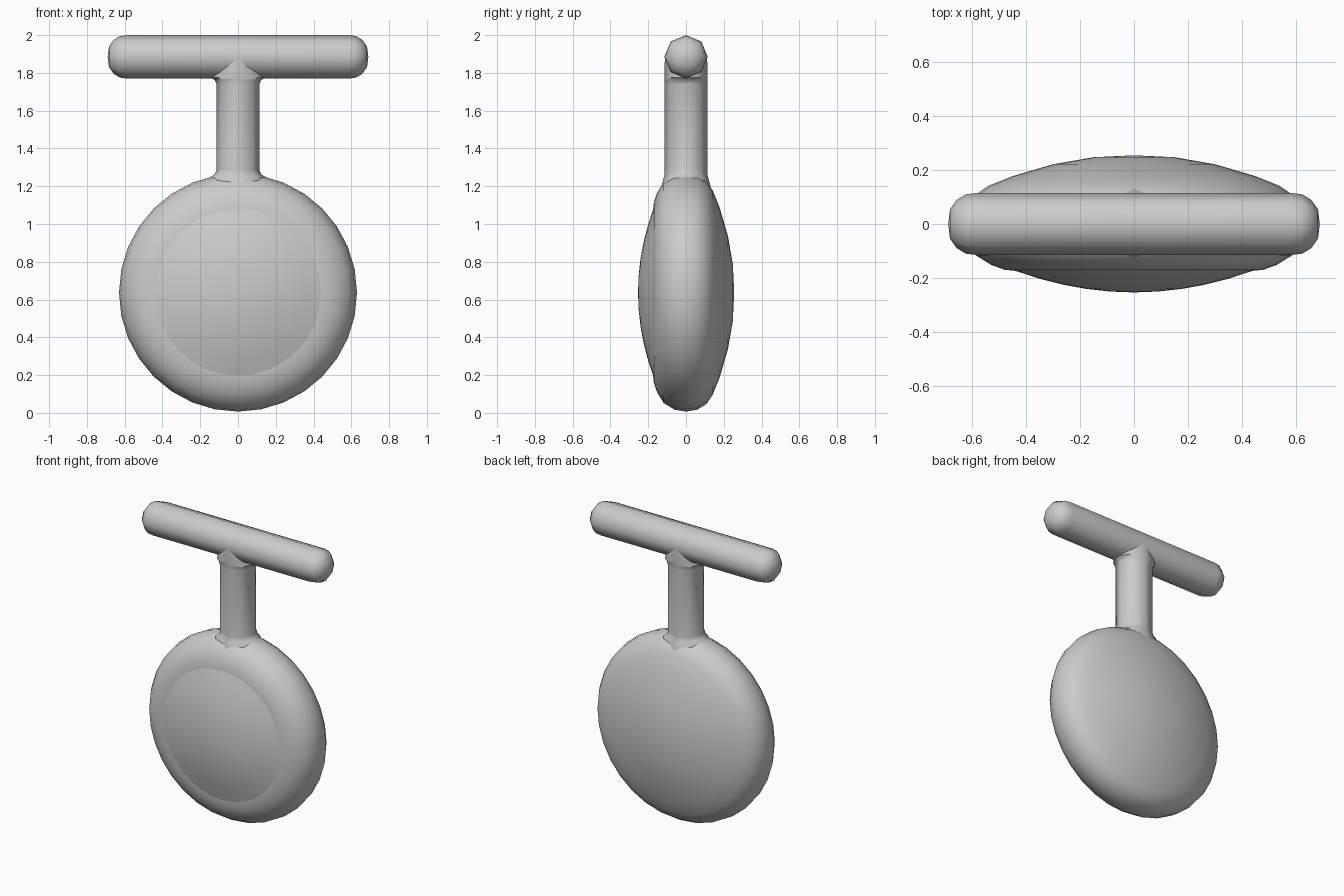
import bpy, bmesh, math
from mathutils import Matrix, Vector

if "Cube" in bpy.data.objects:
    bpy.data.objects.remove(bpy.data.objects["Cube"])

metal = bpy.data.materials.new("grey metal")
metal.diffuse_color = (0.6, 0.6, 0.6, 1)
metal.use_nodes = True
metal.node_tree.nodes["Principled BSDF"].inputs["Base Color"].default_value = metal.diffuse_color
CENTRE_Z = 0.637


def loft(name, rings, sides, matrix, angle=50):
    """Skin elliptical rings (radius_x, radius_y, height); zero radius makes a pole."""
    bm = bmesh.new()
    loops = []
    for rx, ry, h in rings:
        if rx == 0:
            loops.append([bm.verts.new((0, 0, h))] * sides)
        else:
            turn = [2 * math.pi * i / sides for i in range(sides)]
            loops.append([bm.verts.new((rx * math.cos(t), ry * math.sin(t), h)) for t in turn])
    for low, high in zip(loops, loops[1:]):
        for i in range(sides):
            j = (i + 1) % sides
            corners = dict.fromkeys((low[i], low[j], high[j], high[i]))
            bm.faces.new(list(corners))
    bmesh.ops.recalc_face_normals(bm, faces=bm.faces)
    bm.transform(matrix)
    mesh = bpy.data.meshes.new(name)
    bm.to_mesh(mesh)
    bm.free()
    mesh.materials.append(metal)
    obj = bpy.data.objects.new(name, mesh)
    bpy.context.collection.objects.link(obj)
    bpy.ops.object.select_all(action='DESELECT')
    obj.select_set(True)
    bpy.context.view_layer.objects.active = obj
    bpy.ops.object.shade_smooth_by_angle(angle=math.radians(angle))
    return obj


def lathe(profile):
    return [(r, r, h) for r, h in profile]


# local z becomes -y, so height is measured towards the front
to_front = Matrix.Translation(Vector((0, 0, CENTRE_Z))) @ Matrix.Rotation(math.pi / 2, 4, 'X')

# round case with domed back and rolled front rim
case = [(0, -0.255), (0.15, -0.248), (0.3, -0.222), (0.45, -0.178), (0.54, -0.142),
        (0.59, -0.108), (0.62, -0.06), (0.63, 0), (0.62, 0.06), (0.585, 0.118),
        (0.53, 0.152), (0.48, 0.17), (0.44, 0.174), (0.43, 0.16), (0, 0.16)]
loft("case", lathe(case), 32, to_front)

# shallow domed face cover
dome = [(0.442, 0.165)]
for k in range(6):
    r = 0.44 * (1 - k / 5)
    dome.append((r, 0.174 + 0.08 * (1 - (r / 0.44) ** 2)))
loft("face_cover", lathe(dome), 32, to_front)

# stem, flared into the case and into the bar
stem = [(0.15, 0.14, 1.16), (0.155, 0.13, 1.2), (0.155, 0.118, 1.245), (0.125, 0.114, 1.26),
        (0.114, 0.114, 1.285), (0.114, 0.114, 1.74), (0.123, 0.114, 1.762),
        (0.145, 0.114, 1.775), (0.114, 0.112, 1.885)]
loft("stem", stem, 8, Matrix.Identity(4))

# crossbar with rounded ends
end = [(0, 0.69), (0.055, 0.683), (0.09, 0.658), (0.11, 0.625), (0.115, 0.585)]
bar = [(r, -x) for r, x in end] + [(r, x) for r, x in reversed(end)]
loft("crossbar", lathe(bar), 8,
     Matrix.Translation(Vector((0, 0, 1.885))) @ Matrix.Rotation(math.pi / 2, 4, 'Y'))
